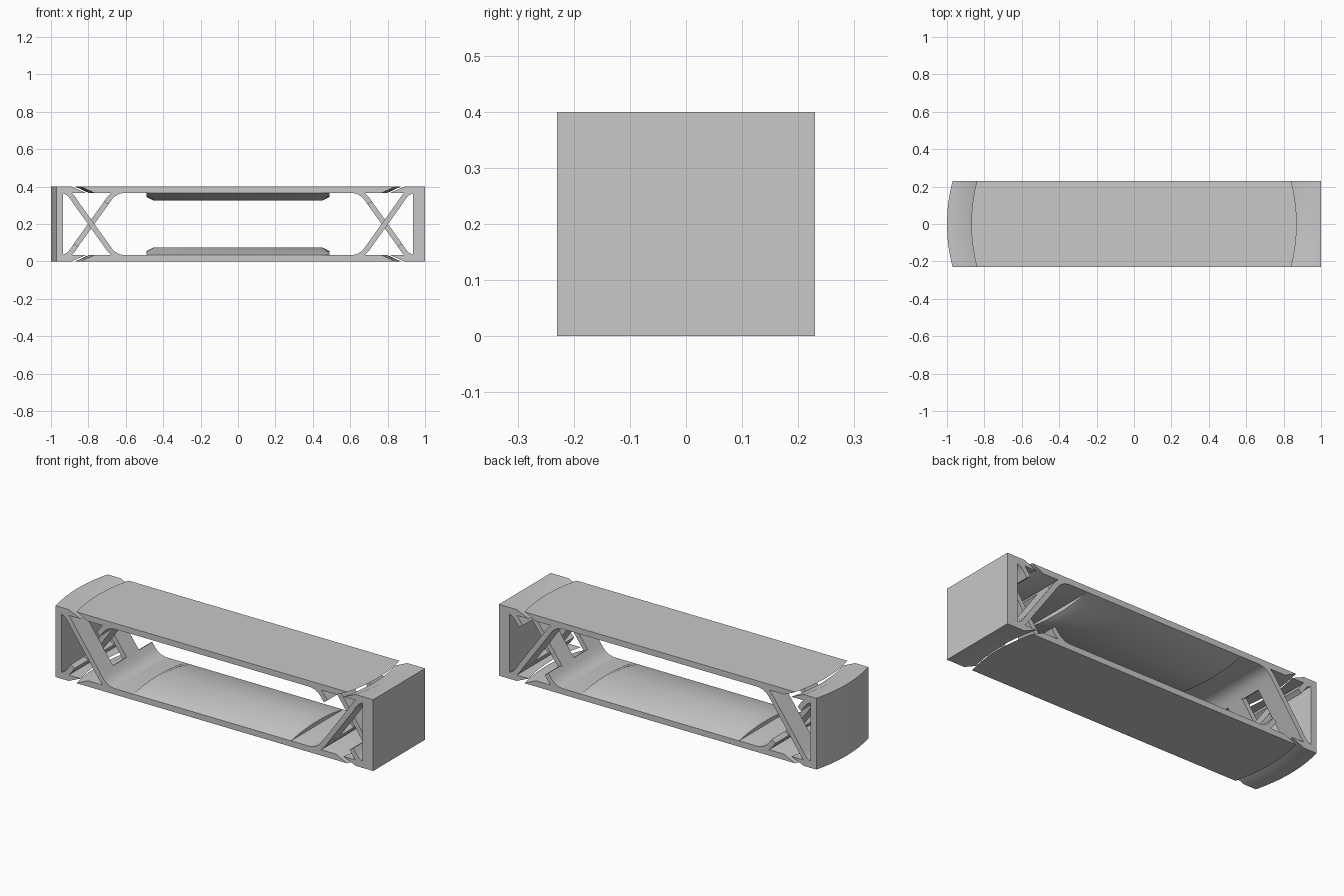
import bpy, bmesh
from mathutils import Vector

cube = bpy.data.objects.get("Cube")
if cube:
    bpy.data.objects.remove(cube)

HALF = 0.23      # half width in y
HEIGHT = 0.4
BOW = 0.03       # how far curved ends fall back at the sides

grey = bpy.data.materials.new("light_grey")
grey.use_nodes = True
colour = (0.58, 0.58, 0.58, 1)
grey.diffuse_color = colour
grey.node_tree.nodes["Principled BSDF"].inputs["Base Color"].default_value = colour


def loft(name, rings):
    """Join matching rings of points into a closed solid."""
    bm = bmesh.new()
    loops = [[bm.verts.new(p) for p in ring] for ring in rings]
    n = len(loops[0])
    for a, b in zip(loops, loops[1:]):
        for i in range(n):
            j = (i + 1) % n
            bm.faces.new((a[i], a[j], b[j], b[i]))
    bm.faces.new(loops[0])
    bm.faces.new(loops[-1])
    bmesh.ops.recalc_face_normals(bm, faces=bm.faces)
    mesh = bpy.data.meshes.new(name)
    bm.to_mesh(mesh)
    bm.free()
    mesh.materials.append(grey)
    obj = bpy.data.objects.new(name, mesh)
    bpy.context.collection.objects.link(obj)
    bpy.ops.object.select_all(action="DESELECT")
    obj.select_set(True)
    bpy.context.view_layer.objects.active = obj
    bpy.ops.object.shade_smooth_by_angle(angle=0.5)
    return obj


def extrude(name, profile, y0, y1, side=1, flip=False, steps=1):
    """Sweep (x, z, bowed) points along y; bowed points follow the arc."""
    rings = []
    for k in range(steps + 1):
        y = y0 + (y1 - y0) * k / steps
        back = BOW * (y / HALF) ** 2
        ring = []
        for x, z, bowed in profile:
            x -= (back if x > 0 else -back) * bowed
            ring.append((side * x, y, HEIGHT - z if flip else z))
        rings.append(ring)
    return loft(name, rings)


def ribbon(path, thick=0.028):
    """Outline of a strip that follows a path in x and z."""
    pts = [Vector(p) for p in path]
    left, right = [], []
    for i, p in enumerate(pts):
        d = (pts[min(i + 1, len(pts) - 1)] - pts[max(i - 1, 0)]).normalized()
        n = Vector((-d.y, d.x)) * thick / 2
        left.append(p + n)
        right.append(p - n)
    return [(p.x, p.y, 0) for p in left + right[::-1]]


# Long plates with undercut bowed tips, and the domed pads on their inner faces
plate = [(-0.87, 0, 1), (0.87, 0, 1), (0.80, 0.033, 1), (-0.80, 0.033, 1)]
for level, flip in (("lower", False), ("upper", True)):
    extrude(level + "_plate", plate, -HALF, HALF, flip=flip, steps=16)
    rings = []
    for x, rise in ((-0.49, 0.022), (-0.45, 0.042), (0.45, 0.042), (0.49, 0.022)):
        ring = [(x, HALF, 0.03), (x, -HALF, 0.03)]
        for k in range(21):
            t = k / 10 - 1
            ring.append((x, HALF * t, 0.033 + rise * (1 - t * t)))
        rings.append([(a, b, HEIGHT - c if flip else c) for a, b, c in ring])
    loft(level + "_pad", rings)

# Flexure path: root in the plate, straight diagonal, cap in the end block
ROOT = [(0.56, 0.018), (0.61, 0.019), (0.64, 0.026), (0.665, 0.04),
        (0.685, 0.06), (0.705, 0.088)]
CAP = [(0.865, 0.312), (0.885, 0.342), (0.905, 0.364), (0.94, 0.383)]
STRIP = [(0.699, 0.08), (0.871, 0.32)]
BAND = HALF / 2

for end, side in (("left", 1), ("right", -1)):
    # End wall with a slanted flange at the top and bottom
    curved = 1 if side < 0 else 0
    wall = [(1, 0, curved), (1, HEIGHT, curved),
            (0.92, HEIGHT, 1), (0.845, 0.367, 1), (0.935, 0.367, 0),
            (0.935, 0.033, 0), (0.845, 0.033, 1), (0.92, 0, 1)]
    extrude(end + "_end_block", wall, -HALF, HALF, side, steps=16)

    # Crossed flexures: full-width roots and caps, alternating narrow strips
    for kind, flip in (("rising", False), ("falling", True)):
        tag = end + "_" + kind
        extrude(tag + "_root", ribbon(ROOT), -HALF, HALF, side, flip)
        extrude(tag + "_cap", ribbon(CAP), -HALF, HALF, side, flip)
        for k in range(2):
            y = -HALF + BAND * (2 * k + flip)
            extrude(f"{tag}_strip_{k + 1}", ribbon(STRIP),
                    y + 0.003 * (y > -HALF), y + BAND - 0.003 * (y + BAND < HALF - 0.01),
                    side, flip)
